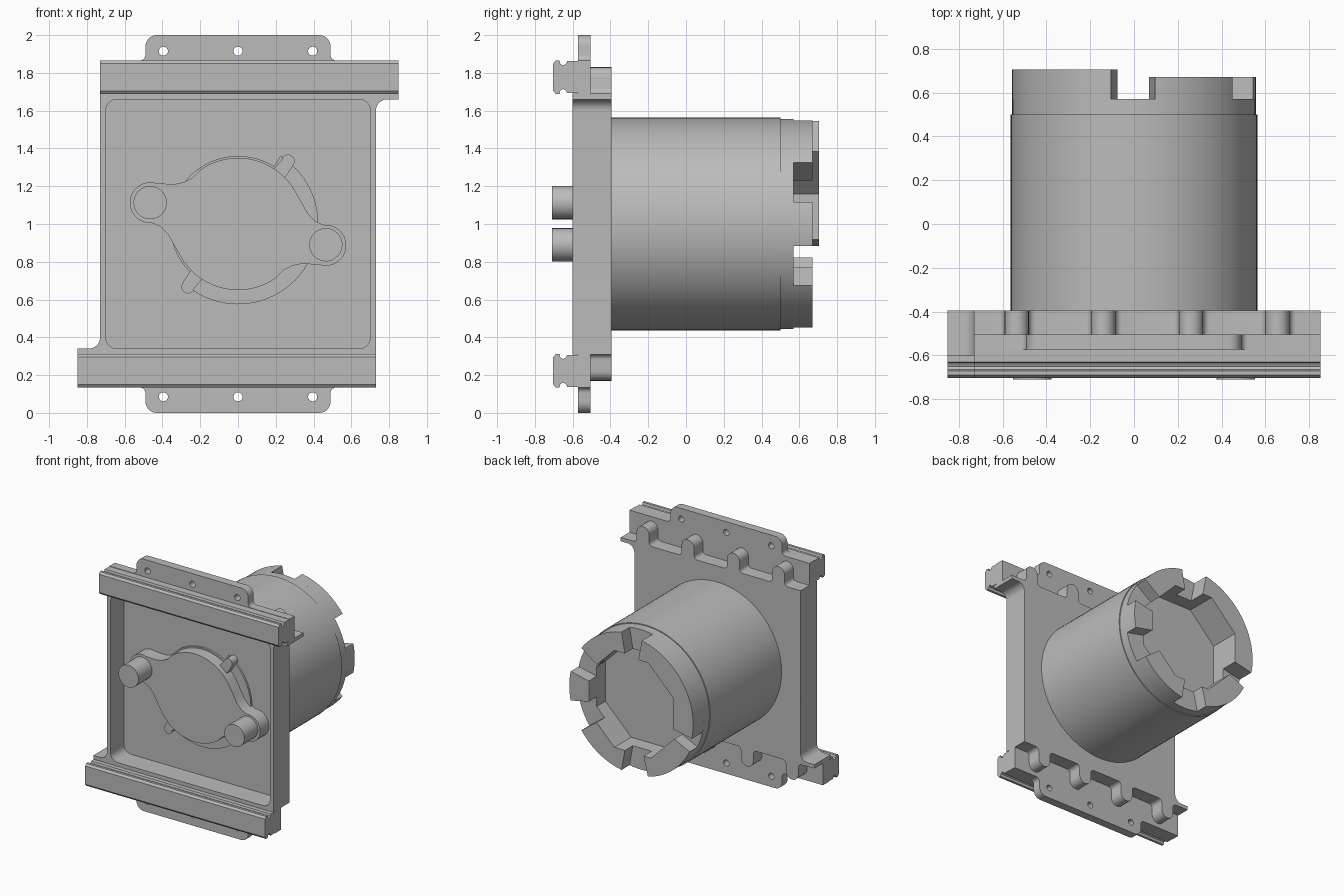
import bpy, bmesh, math

if "Cube" in bpy.data.objects:
    bpy.data.objects.remove(bpy.data.objects["Cube"])

grey = bpy.data.materials.new("plain_grey")
grey.diffuse_color = (0.5, 0.5, 0.5, 1)
grey.use_nodes = True
grey.node_tree.nodes["Principled BSDF"].inputs["Base Color"].default_value = grey.diffuse_color


def arc(cx, cz, r, a0, a1, n=8):
    return [(cx + r * math.cos(math.radians(a0 + (a1 - a0) * i / n)),
             cz + r * math.sin(math.radians(a0 + (a1 - a0) * i / n))) for i in range(n + 1)]


def turn(pts):
    """Half turn about the model's central y axis."""
    return [(-x, 2 - z) for x, z in pts]


def prism(name, pts, lo, hi, axis='Y'):
    """Extrude an x-z outline along y, or a y-z outline along x."""
    bm = bmesh.new()
    put = (lambda p, d: (p[0], d, p[1])) if axis == 'Y' else (lambda p, d: (d, p[0], p[1]))
    face = bm.faces.new([bm.verts.new(put(p, lo)) for p in pts])
    ext = bmesh.ops.extrude_face_region(bm, geom=[face])
    move = (0, hi - lo, 0) if axis == 'Y' else (hi - lo, 0, 0)
    bmesh.ops.translate(bm, vec=move, verts=[v for v in ext['geom'] if isinstance(v, bmesh.types.BMVert)])
    bmesh.ops.remove_doubles(bm, verts=bm.verts, dist=1e-5)
    bmesh.ops.recalc_face_normals(bm, faces=bm.faces)
    me = bpy.data.meshes.new(name)
    bm.to_mesh(me)
    bm.free()
    me.materials.append(grey)
    ob = bpy.data.objects.new(name, me)
    bpy.context.collection.objects.link(ob)
    return ob


def cut(ob, cutter):
    cutter.hide_render = True
    cutter.hide_set(True)
    m = ob.modifiers.new("cut", 'BOOLEAN')
    m.operation, m.solver, m.object = 'DIFFERENCE', 'EXACT', cutter


def circle(cx, cz, r, n=32):
    return arc(cx, cz, r, 0, 360, n)[:-1]


# Base plate: plain front layer and wavy back layer, both with flared ends
flare = arc(0.79, 1.60, 0.06, 180, 90) + [(0.85, 1.66), (0.85, 1.69)]
bumps = []
for c in (0.655, 0.26, -0.14, -0.535):
    bumps += arc(c + 0.085, 1.72, 0.03, 270, 180, 5) + arc(c, 1.775, 0.055, 0, 180, 12)
    bumps += arc(c - 0.085, 1.72, 0.03, 0, -90, 5)
plain = flare + [(-0.73, 1.69)]
wavy = flare + bumps + [(-0.73, 1.69)]
plate_front = prism("plate_front", plain + turn(plain), -0.60, -0.505)
plate_back = prism("plate_back", wavy + turn(wavy), -0.505, -0.395)

# Rounded tray sunk into the front
tray = (arc(0.64, 1.60, 0.06, 0, 90) + arc(-0.64, 1.60, 0.06, 90, 180)
        + arc(-0.64, 0.40, 0.06, 180, 270) + arc(0.64, 0.40, 0.06, 270, 360))
tray_cutter = prism("tray_cutter", tray, -0.8, -0.43)
cut(plate_front, tray_cutter)
cut(plate_back, tray_cutter)

# Flanges with screw tabs, and grooved rails in front of them
right_tab = arc(0.52, 1.895, 0.03, 270, 180, 5) + arc(0.43, 1.94, 0.06, 0, 90)
flange = ([(-0.73, 1.69), (0.85, 1.69), (0.85, 1.865)] + right_tab
          + [(-x, z) for x, z in reversed(right_tab)] + [(-0.73, 1.865)])
rail_top = [(-0.57, 1.862), (-0.63, 1.862), (-0.635, 1.848), (-0.65, 1.84), (-0.665, 1.848),
            (-0.67, 1.866), (-0.69, 1.866), (-0.703, 1.85), (-0.703, 1.82)]
rail = rail_top + [(y, 3.555 - z) for y, z in reversed(rail_top)]
for side in ("upper", "lower"):
    up = side == "upper"
    tab = prism(side + "_flange", flange if up else turn(flange), -0.572, -0.505)
    for x in (-0.395, 0, 0.395):
        cut(tab, prism("screw_hole_cutter", circle(x, 1.915 if up else 0.085, 0.024, 20), -0.7, -0.4))
    if up:
        prism("upper_rail", rail, -0.73, 0.85, 'X')
    else:
        prism("lower_rail", [(y, 2 - z) for y, z in rail], -0.85, 0.73, 'X')

# Locking hub with two lobes, ears, pins and the low disc beneath
half_hub = (arc(0, 1, 0.35, 35, 125, 20) + [(-0.24, 1.245), (-0.285, 1.222), (-0.33, 1.212), (-0.38, 1.213)]
            + arc(-0.465, 1.113, 0.108, 70, 275, 20) + [(-0.41, 0.985), (-0.37, 0.945), (-0.34, 0.89)])
prism("hub", half_hub + turn(half_hub), -0.54, -0.42)
low_disc = arc(0, 1, 0.425, -128, 58, 40) + arc(0, 1, 0.36, 58, 232, 40)
prism("hub_seat", low_disc, -0.445, -0.42)
ear = arc(0.265, 1.333, 0.035, -30, 170) + [(0.17, 1.27), (0.24, 1.23)]
prism("upper_ear", ear, -0.50, -0.42)
prism("lower_ear", turn(ear), -0.50, -0.42)
for x, z in ((-0.465, 1.113), (0.465, 0.89)):
    prism("hub_pin", circle(x, z, 0.088), -0.71, -0.53)

# Barrel with a slightly narrower collar and an eight-sided pocket
barrel = prism("barrel", circle(0, 1, 0.563, 96), -0.40, 0.50)
collar = prism("collar", circle(0, 1, 0.556, 96), 0.50, 0.57)


def pocket_radius(a, flat=0.385):
    return flat / math.cos(math.radians((a + 22.5) % 45 - 22.5))


def polar(a, r):
    return (r * math.cos(math.radians(a)), 1 + r * math.sin(math.radians(a)))


pocket = prism("pocket_cutter", [polar(a, pocket_radius(a)) for a in [22.5 + 45 * i for i in range(8)]], 0.46, 0.9)
cut(barrel, pocket)
cut(collar, pocket)

# Coupling teeth around the open end: start angle, end angle, tip
for a0, a1, tip in ((101, 192, 0.705), (206, 256, 0.67), (280, 324, 0.67), (-12, 12, 0.67), (36, 80, 0.67)):
    corners = [22.5 + 45 * i for i in range(8) if a0 < 22.5 + 45 * i < a1]
    inner = [polar(a, pocket_radius(a)) for a in [a0] + corners + [a1]]
    outer = [polar(a0 + (a1 - a0) * i / 24, 0.556) for i in range(25)]
    prism("coupling_tooth", outer + inner[::-1], 0.57, tip)

# Smooth the curved walls and keep the edges sharp
for ob in bpy.context.scene.objects:
    if not ob.hide_render:
        bpy.ops.object.select_all(action='DESELECT')
        ob.select_set(True)
        bpy.context.view_layer.objects.active = ob
        bpy.ops.object.shade_smooth_by_angle(angle=math.radians(30))
